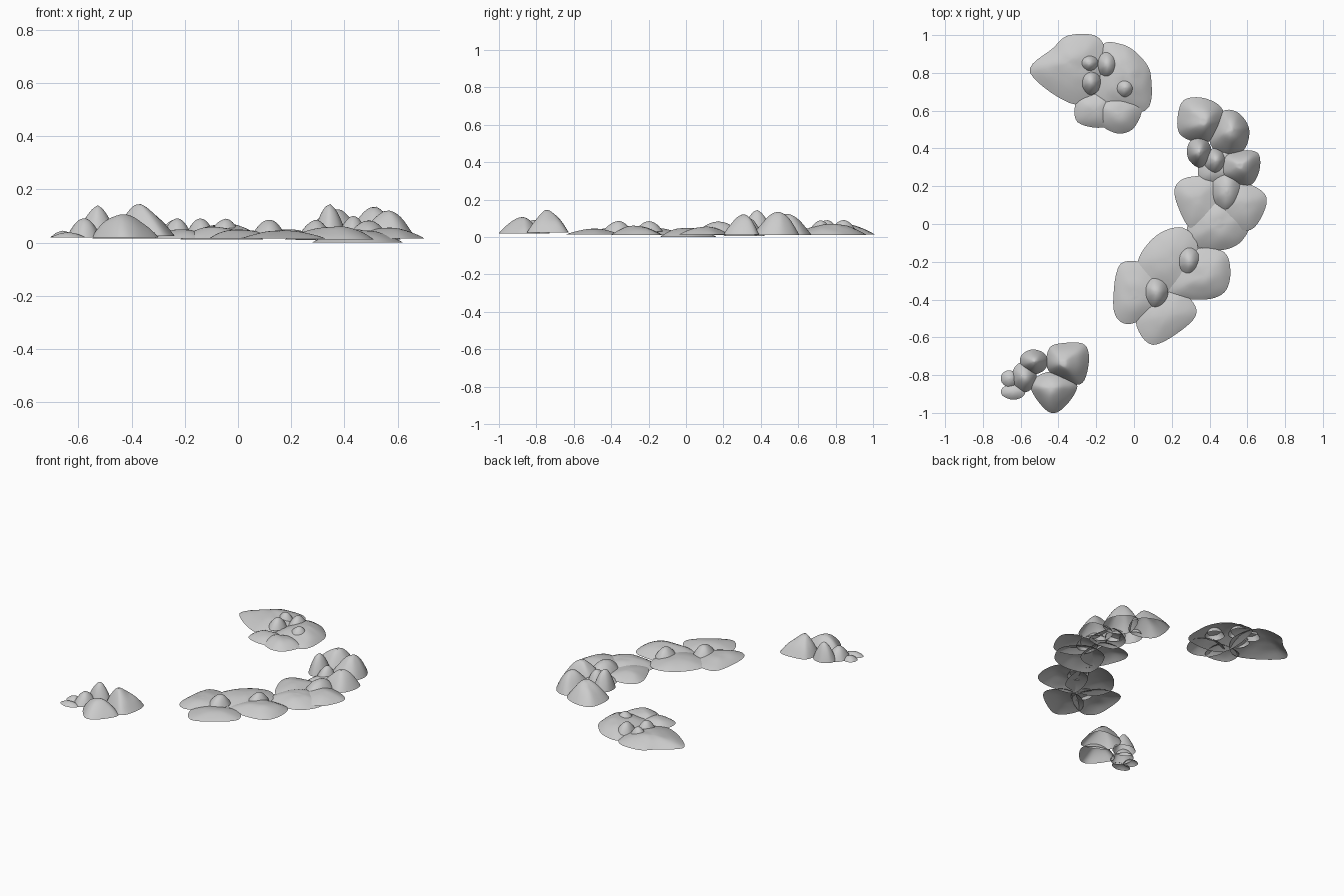
import bpy
import bmesh
from mathutils import Vector, noise

if "Cube" in bpy.data.objects:
    bpy.data.objects.remove(bpy.data.objects["Cube"], do_unlink=True)

stone = bpy.data.materials.new("stone_grey")
stone.use_nodes = True
colour = (0.6, 0.6, 0.6, 1)
stone.diffuse_color = colour
stone.node_tree.nodes["Principled BSDF"].inputs["Base Color"].default_value = colour

STEPS = 6       # outline subdivisions between control points
RINGS = 10      # rings from the rim to the crown


def smooth_loop(points):
    """Closed Catmull-Rom curve through the control points."""
    pts = [Vector(p) for p in points]
    n = len(pts)
    loop = []
    for i in range(n):
        a, b, c, d = (pts[(i + k - 1) % n] for k in range(4))
        for s in range(STEPS):
            t = s / STEPS
            loop.append(0.5 * (2 * b + (c - a) * t + (2 * a - 5 * b + 4 * c - d) * t ** 2
                               + (3 * b - a - 3 * c + d) * t ** 3))
    return loop


def rock(name, outline, base, top, power=2.0, peak=None):
    """Open domed shell rising from an irregular rim to a rounded crown."""
    loop = smooth_loop(outline)
    centre = Vector(peak) if peak else sum(loop, Vector((0, 0))) / len(loop)
    bm = bmesh.new()
    rows = []
    for r in range(RINGS):
        t = 1 - r / RINGS
        row = []
        for p in loop:
            q = centre + (p - centre) * t
            rise = (top - base) * (1 - t ** power)
            rough = 0.1 * (top - base) * noise.noise(Vector((q.x, q.y, top)) * 14) * (1 - t ** 4)
            row.append(bm.verts.new((q.x, q.y, base + rise + rough)))
        rows.append(row)
    crown = bm.verts.new((centre.x, centre.y, top))
    n = len(loop)
    for lower, upper in zip(rows, rows[1:]):
        for i in range(n):
            j = (i + 1) % n
            bm.faces.new((lower[i], lower[j], upper[j], upper[i]))
    for i in range(n):
        bm.faces.new((rows[-1][i], rows[-1][(i + 1) % n], crown))
    bmesh.ops.recalc_face_normals(bm, faces=bm.faces)
    if sum(f.normal.z for f in bm.faces) < 0:
        bmesh.ops.reverse_faces(bm, faces=bm.faces)
    for f in bm.faces:
        f.smooth = True
    mesh = bpy.data.meshes.new(name)
    bm.to_mesh(mesh)
    bm.free()
    mesh.materials.append(stone)
    bpy.context.collection.objects.link(bpy.data.objects.new(name, mesh))


def knob(name, x, y, rx, ry, base, top, power=2.0):
    """Small rounded rock with a slightly uneven oval rim."""
    rim = [(1, 0.1), (0.6, 0.8), (-0.2, 1), (-0.9, 0.5), (-0.9, -0.4), (-0.1, -1), (0.7, -0.7)]
    rock(name, [(x + rx * u, y + ry * v) for u, v in rim], base, top, power)


# Back cluster: broad slabs with four knobs
rock("back_slab_left", [(-.55, .8), (-.43, .93), (-.34, 1), (-.18, .98), (-.14, .78), (-.3, .63)], .015, .065)
rock("back_slab_right", [(-.18, .93), (-.06, .95), (.04, .88), (.09, .78), (.06, .6), (-.2, .62)], .012, .07)
rock("back_slab_front", [(-.3, .54), (-.14, .52), (-.12, .68), (-.29, .67)], .015, .05)
rock("back_slab_front_right", [(-.19, .54), (-.09, .48), (0, .51), (.04, .63), (-.08, .7), (-.2, .64)], .015, .06)
knob("back_knob_left", -.24, .85, .055, .05, .03, .085)
knob("back_knob_middle", -.14, .84, .055, .07, .03, .09)
knob("back_knob_front", -.23, .75, .055, .065, .03, .09)
knob("back_knob_right", -.05, .72, .06, .06, .03, .09)

# Side cluster: tall boulders standing behind low slabs
rock("side_boulder_back", [(.25, .64), (.35, .67), (.46, .62), (.47, .52), (.38, .43), (.24, .48)],
     .012, .12, 1.8, (.37, .54))
rock("side_boulder_middle", [(.46, .59), (.55, .59), (.61, .5), (.58, .39), (.48, .36), (.4, .44)],
     .012, .135, 1.7, (.52, .5))
rock("side_boulder_front", [(.47, .36), (.58, .39), (.66, .37), (.66, .27), (.6, .2), (.46, .25)],
     .015, .115, 1.8, (.56, .31))
knob("side_boulder_steep", .345, .38, .065, .08, .02, .145, 1.8)
knob("side_boulder_small", .43, .33, .06, .07, .02, .1)
knob("side_knob", .49, .17, .08, .11, .02, .085)
rock("side_slab_left", [(.22, .2), (.3, .25), (.46, .23), (.45, .02), (.31, -.03), (.23, .1)], .01, .045)
rock("side_slab_front", [(.28, -.08), (.42, -.14), (.56, -.1), (.62, .04), (.5, .16), (.34, .12)], 0, .05)
rock("side_slab_right", [(.52, .23), (.67, .18), (.7, .1), (.62, -.03), (.48, 0), (.42, .13)], .015, .055)
rock("side_slab_inner", [(.36, .35), (.52, .42), (.55, .22), (.36, .22)], .005, .05)

# Middle cluster: overlapping flat slabs with two knobs
rock("middle_slab_back", [(.02, -.2), (.12, -.06), (.26, -.02), (.34, -.13), (.28, -.33), (.08, -.33)], .015, .05)
rock("middle_slab_right", [(.25, -.15), (.46, -.14), (.51, -.24), (.48, -.36), (.36, -.4), (.18, -.36)], .012, .06)
rock("middle_slab_left", [(-.07, -.21), (.09, -.23), (.16, -.4), (.01, -.52), (-.08, -.51), (-.11, -.41)], .015, .05)
rock("middle_slab_front", [(.01, -.52), (.1, -.64), (.28, -.54), (.33, -.45), (.24, -.36), (.08, -.4)], .015, .045)
knob("middle_knob_right", .29, -.2, .06, .075, .03, .085)
knob("middle_knob_left", .115, -.365, .065, .08, .025, .085)

# Front cluster: steep boulders trailing into small stones
rock("front_boulder_right", [(-.45, -.66), (-.37, -.63), (-.26, -.64), (-.24, -.74), (-.29, -.85), (-.45, -.78)],
     .025, .14, 1.7, (-.38, -.74))
rock("front_boulder_near", [(-.55, -.86), (-.48, -.79), (-.38, -.79), (-.3, -.86), (-.38, -.98), (-.46, -.99)],
     .02, .105, 1.9, (-.44, -.87))
knob("front_boulder_steep", -.53, -.73, .075, .065, .025, .14, 1.7)
knob("front_boulder_left", -.58, -.81, .065, .08, .02, .09)
knob("front_stone_back", -.66, -.82, .045, .045, .02, .045)
knob("front_stone_near", -.64, -.89, .065, .04, .02, .038)
